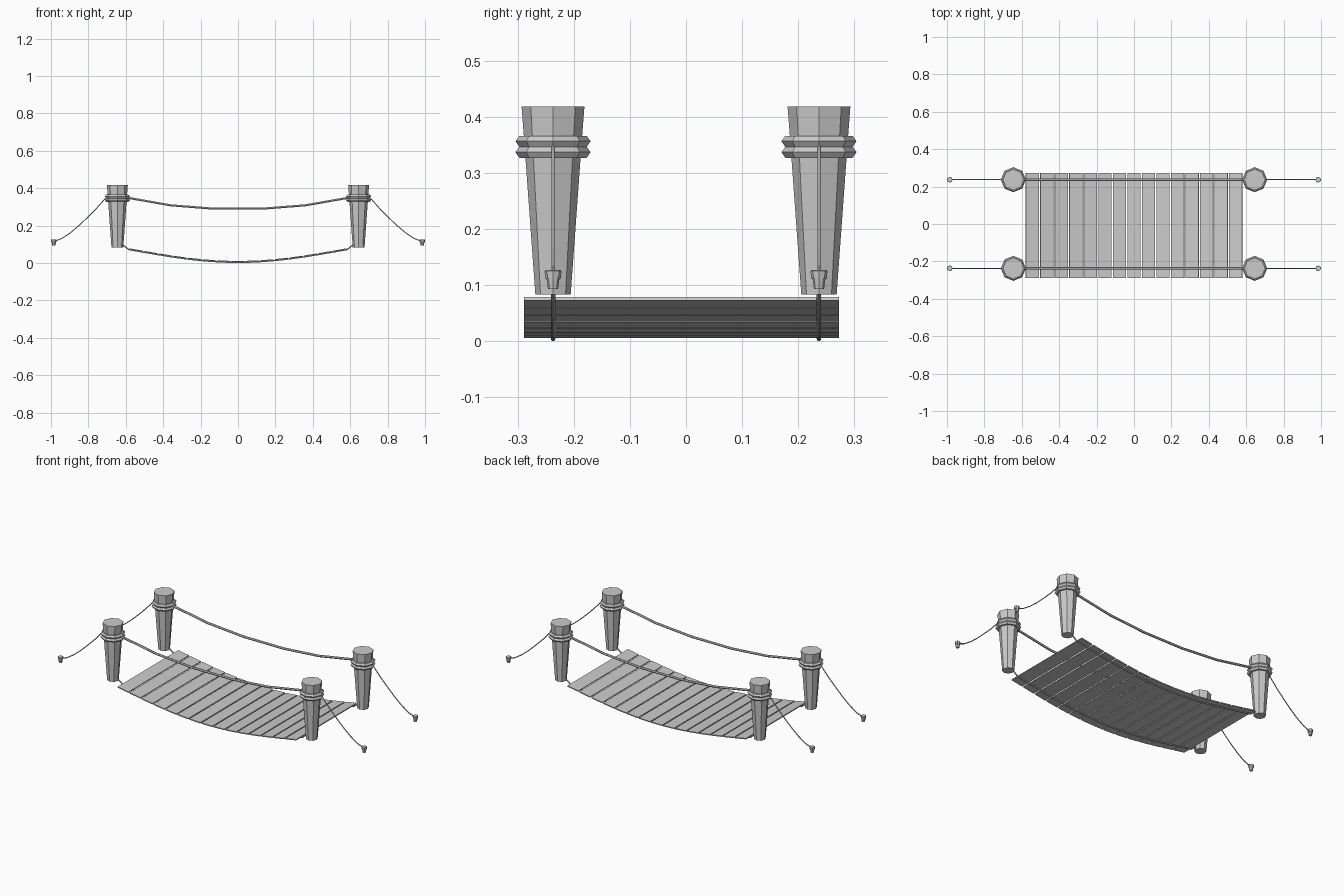
import bpy, bmesh, math
from mathutils import Matrix, Vector

cube = bpy.data.objects.get("Cube")
if cube:
    bpy.data.objects.remove(cube, do_unlink=True)

grey = bpy.data.materials.new("plain grey")
grey.use_nodes = True
grey.diffuse_color = (0.6, 0.6, 0.6, 1)
grey.node_tree.nodes["Principled BSDF"].inputs["Base Color"].default_value = (0.6, 0.6, 0.6, 1)

POST_X, POST_Y, PEG_X = 0.645, 0.237, 0.985
DECK_HALF, PLANKS = 0.583, 15


def add_mesh(name, bm):
    bmesh.ops.recalc_face_normals(bm, faces=bm.faces[:])
    mesh = bpy.data.meshes.new(name)
    bm.to_mesh(mesh)
    bm.free()
    mesh.materials.append(grey)
    obj = bpy.data.objects.new(name, mesh)
    bpy.context.collection.objects.link(obj)
    return obj


def turned(name, profile, x, y, sides=8):
    """Faceted turned solid from (radius, height) pairs, capped at both ends."""
    bm = bmesh.new()
    rings = []
    for r, z in profile:
        angles = [math.tau * i / sides for i in range(sides)]
        rings.append([bm.verts.new((x + r * math.cos(a), y + r * math.sin(a), z)) for a in angles])
    for low, high in zip(rings, rings[1:]):
        for i in range(sides):
            j = (i + 1) % sides
            bm.faces.new((low[i], low[j], high[j], high[i]))
    bm.faces.new(rings[0][::-1])
    bm.faces.new(rings[-1])
    return add_mesh(name, bm)


def rope(name, points, radius):
    """Tube along a path, turned into a flat-sided mesh."""
    curve = bpy.data.curves.new(name, "CURVE")
    curve.dimensions = "3D"
    curve.bevel_depth = radius
    curve.bevel_resolution = 1
    curve.use_fill_caps = True
    spline = curve.splines.new("POLY")
    spline.points.add(len(points) - 1)
    for p, co in zip(spline.points, points):
        p.co = (*co, 1)
    curve.materials.append(grey)
    obj = bpy.data.objects.new(name, curve)
    bpy.context.collection.objects.link(obj)
    bpy.ops.object.select_all(action="DESELECT")
    obj.select_set(True)
    bpy.context.view_layer.objects.active = obj
    bpy.ops.object.convert(target="MESH")
    bpy.ops.object.shade_flat()


def sag(x):
    """Height of the sagging deck above its lowest point."""
    return 0.068 * (1 - math.cos(1.7 * x / DECK_HALF)) / (1 - math.cos(1.7))


# Deck planks, each tilted to follow the sag
pitch = 2 * DECK_HALF / PLANKS
for i in range(PLANKS):
    x = -DECK_HALF + pitch * (i + 0.5)
    rise = sag(x + pitch / 2) - sag(x - pitch / 2)
    middle = (sag(x + pitch / 2) + sag(x - pitch / 2)) / 2
    place = (Matrix.Translation(Vector((x, -0.008, middle + 0.0085)))
             @ Matrix.Rotation(-math.atan2(rise, pitch), 4, "Y")
             @ Matrix.Diagonal((0.071, 0.561, 0.006, 1)))
    bm = bmesh.new()
    bmesh.ops.create_cube(bm, size=1, matrix=place)
    add_mesh(f"plank_{i + 1}", bm)

# Profiles of the turned parts
post = [(0.0315, 0.083), (0.052, 0.366), (0.056, 0.418)]
collar = [(0.046, 0), (0.060, 0), (0.067, 0.010), (0.060, 0.0195), (0.046, 0.0195)]
peg = [(0.009, 0.093), (0.0115, 0.112), (0.014, 0.112), (0.015, 0.125), (0.0135, 0.127)]
guy_path = [(0.695, 0.352), (0.715, 0.340), (0.760, 0.289), (0.805, 0.244),
            (0.850, 0.201), (0.895, 0.163), (0.940, 0.133), (PEG_X, 0.115)]

for y, side in ((-POST_Y, "front"), (POST_Y, "back")):
    # Posts, collars, guy ropes and pegs at both ends
    for s, end in ((1, "left"), (-1, "right")):
        tag = f"{side}_{end}"
        turned(f"post_{tag}", post, s * POST_X, y)
        for level, z in (("lower", 0.327), ("upper", 0.3465)):
            turned(f"{level}_collar_{tag}", [(r, z + h) for r, h in collar], s * POST_X, y)
        rope(f"guy_rope_{tag}", [(s * x, y, z) for x, z in guy_path], 0.003)
        turned(f"peg_{tag}", peg, s * PEG_X, y)

    # Hand rope between the posts
    half = [(0.13, 0.291), (0.36, 0.309), (0.60, 0.351)]
    path = [(-x, y, z) for x, z in half[::-1]] + [(x, y, z) for x, z in half]
    rope(f"hand_rope_{side}", path, 0.0065)

    # Rope under the deck, tied to the foot of the posts
    count = 16
    xs = [-DECK_HALF + 2 * DECK_HALF * i / count for i in range(count + 1)]
    path = [(x, y, sag(x) + 0.004) for x in xs]
    path = [(-0.625, y, 0.105)] + path + [(0.625, y, 0.105)]
    rope(f"deck_rope_{side}", path, 0.004)
